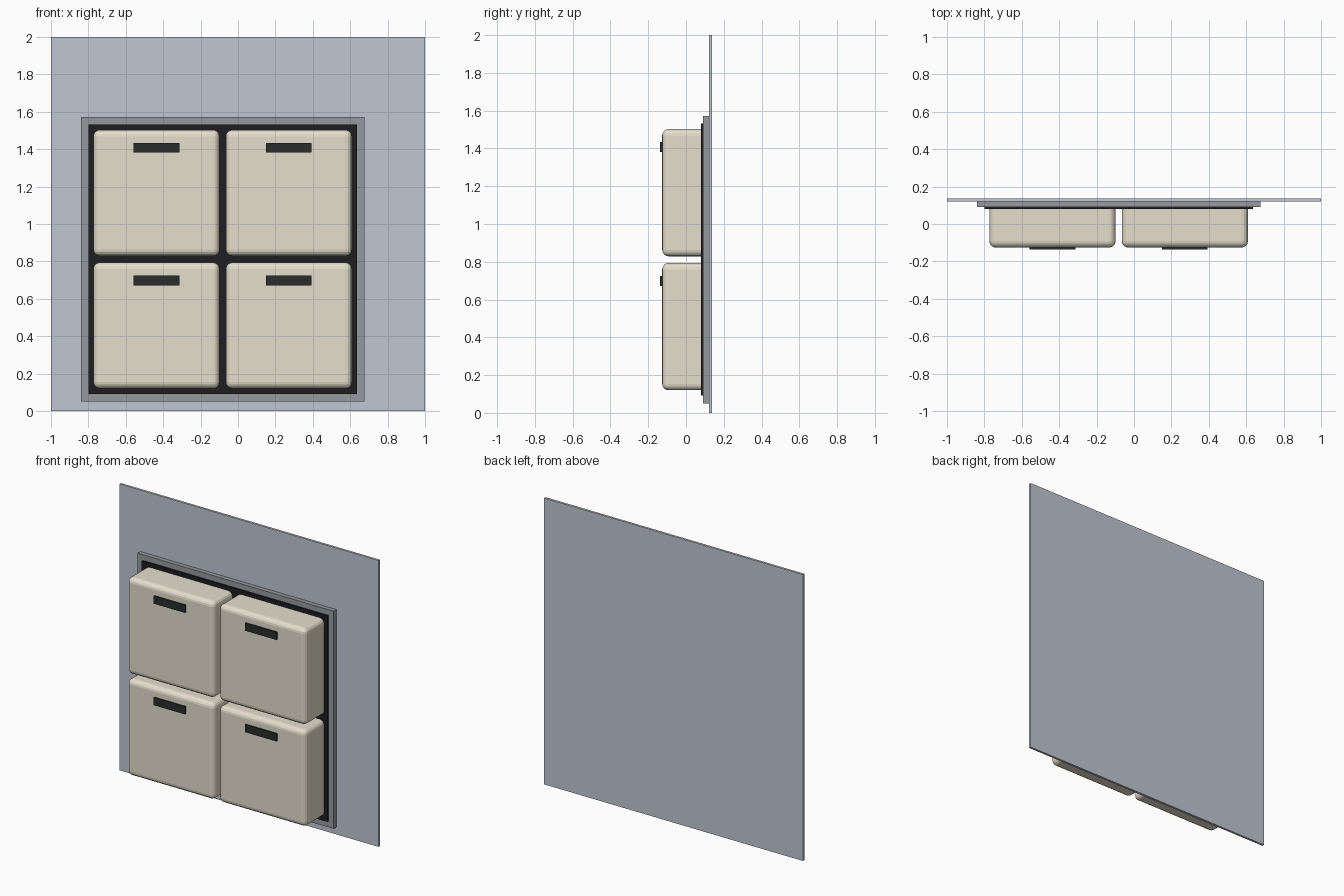
import bpy, bmesh
from mathutils import Vector

if "Cube" in bpy.data.objects:
    bpy.data.objects.remove(bpy.data.objects["Cube"])


def material(name, color):
    m = bpy.data.materials.new(name)
    m.diffuse_color = (*color, 1)
    m.use_nodes = True
    m.node_tree.nodes["Principled BSDF"].inputs["Base Color"].default_value = m.diffuse_color
    return m


cream = material("cream", (0.79, 0.735, 0.62))
black = material("black", (0.013, 0.013, 0.016))
handle_black = material("handle_black", (0.024, 0.027, 0.025))
grey = material("wall_grey", (0.53, 0.565, 0.65))
frame_grey = material("frame_grey", (0.30, 0.315, 0.34))


def box(name, x, y, z, mat, radius=0):
    """Box from (min, max) ranges; radius rounds every edge but the back ones."""
    lo, hi = (Vector(c) for c in zip(x, y, z))
    bm = bmesh.new()
    bmesh.ops.create_cube(bm, size=1)
    bmesh.ops.scale(bm, vec=hi - lo, verts=bm.verts)
    bmesh.ops.translate(bm, vec=(lo + hi) / 2, verts=bm.verts)
    if radius:
        edges = [e for e in bm.edges
                 if any(v.co.y < y[1] - 1e-4 for v in e.verts)]
        bmesh.ops.bevel(bm, geom=edges, offset=radius, segments=4,
                        profile=0.5, affect='EDGES')
    me = bpy.data.meshes.new(name)
    bm.to_mesh(me)
    bm.free()
    me.materials.append(mat)
    ob = bpy.data.objects.new(name, me)
    bpy.context.collection.objects.link(ob)
    return ob


# Wall, raised frame and dark recess panel
box("wall_panel", (-1, 1), (0.121, 0.137), (0, 2), grey)
box("frame", (-0.84, 0.676), (0.09, 0.121), (0.051, 1.571), frame_grey)
box("dark_panel", (-0.80, 0.637), (0.08, 0.09), (0.092, 1.532), black)

# Four drawers with faceted rounded edges and slot handles
half = 0.337
for row, cz in (("lower", 0.457), ("upper", 1.166)):
    for side, cx in (("left", -0.436), ("right", 0.272)):
        box(f"{row}_{side}_drawer", (cx - half, cx + half), (-0.126, 0.085),
            (cz - half, cz + half), cream, 0.034)
        box(f"{row}_{side}_handle", (cx - 0.122, cx + 0.122), (-0.137, -0.12),
            (cz + 0.215, cz + 0.268), handle_black)
